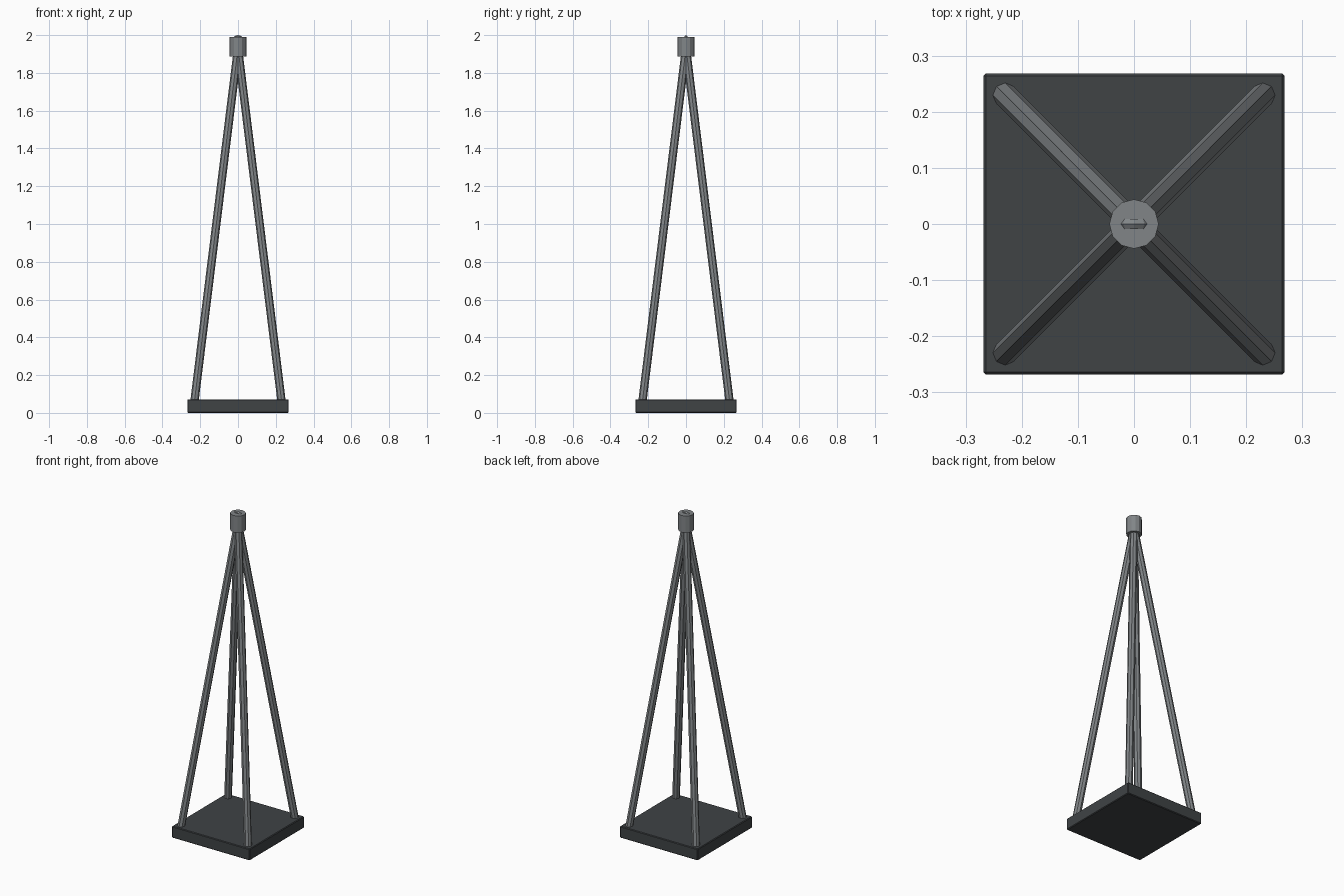
import bpy
from math import pi
from mathutils import Vector

if "Cube" in bpy.data.objects:
    bpy.data.objects.remove(bpy.data.objects["Cube"])


def material(name, rgb):
    m = bpy.data.materials.new(name)
    m.diffuse_color = (*rgb, 1)
    m.use_nodes = True
    m.node_tree.nodes["Principled BSDF"].inputs["Base Color"].default_value = m.diffuse_color
    return m


dark = material("dark_metal", (0.05, 0.056, 0.06))
steel = material("steel", (0.22, 0.235, 0.245))


def finish(name, mat):
    ob = bpy.context.object
    ob.name = name
    ob.data.materials.append(mat)
    return ob


# Square base slab with a slightly softened edge
bpy.ops.mesh.primitive_cube_add(size=1, location=(0, 0, 0.036))
base = finish("base", dark)
base.scale = (0.536, 0.536, 0.072)
bpy.ops.object.transform_apply(location=False, rotation=False, scale=True)
bevel = base.modifiers.new("edge", "BEVEL")
bevel.width = 0.004
bevel.segments = 1

# Four eight-sided legs leaning in to the top
apex = Vector((0, 0, 1.93))
for side_y, row in ((-1, "front"), (1, "back")):
    for side_x, col in ((-1, "left"), (1, "right")):
        foot = Vector((0.232 * side_x, 0.232 * side_y, 0.05))
        axis = apex - foot
        bpy.ops.mesh.primitive_cylinder_add(
            vertices=8, radius=0.022, depth=axis.length, location=(foot + apex) / 2)
        leg = finish(f"{row}_{col}_leg", steel)
        leg.rotation_euler = axis.to_track_quat("Z", "Y").to_euler()

# Collar that gathers the legs
bpy.ops.mesh.primitive_cylinder_add(
    vertices=12, radius=0.044, depth=0.104, location=(0, 0, 1.938))
finish("top_collar", steel)

# Upright ring, mostly sunk in the collar, its crown showing on top
bpy.ops.mesh.primitive_torus_add(
    major_segments=12, minor_segments=6, major_radius=0.027, minor_radius=0.01,
    location=(0, 0, 1.963), rotation=(pi / 2, 0, 0))
finish("top_ring", steel)
